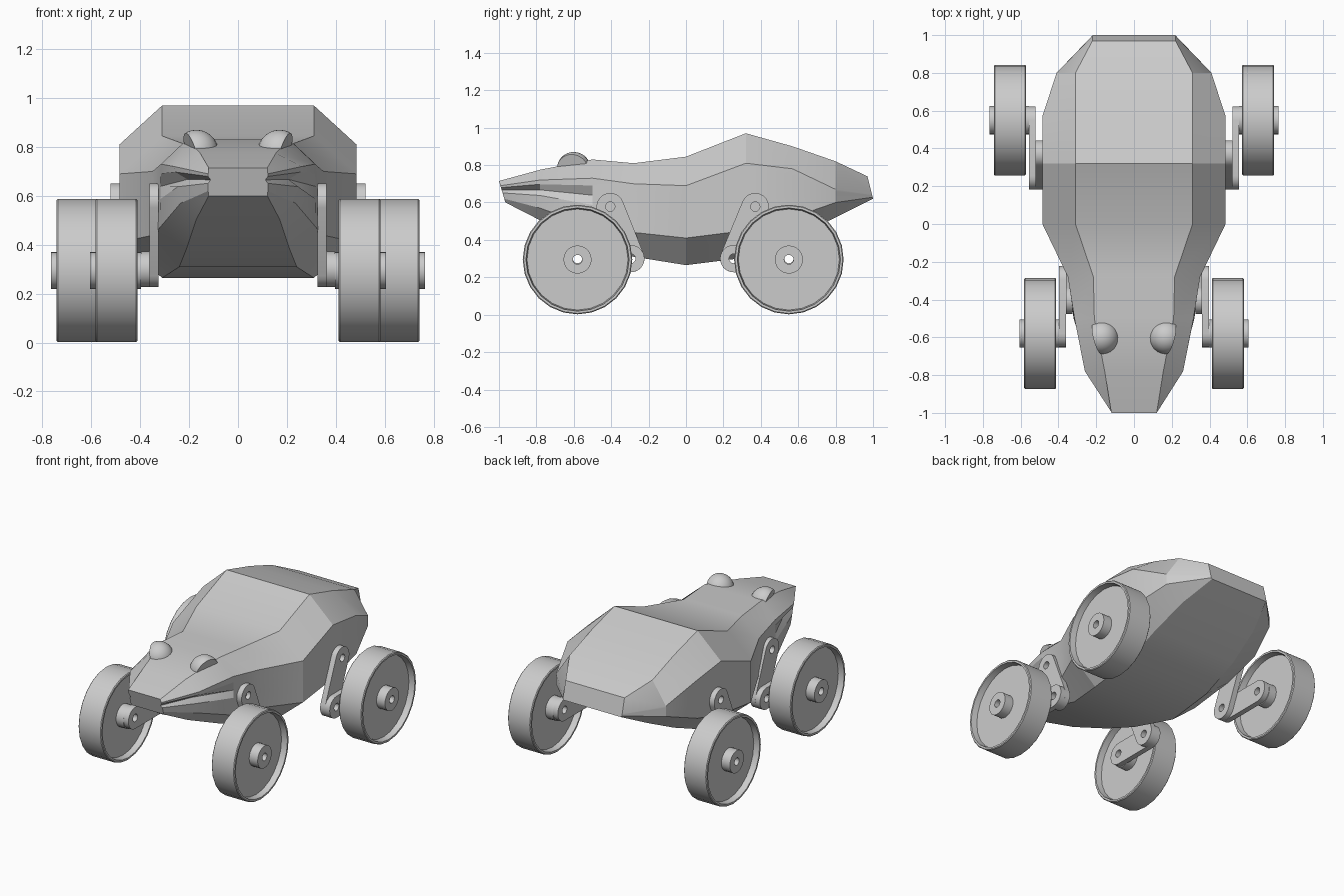
import bpy, bmesh, math
from mathutils import Vector

cube = bpy.data.objects.get("Cube")
if cube:
    bpy.data.objects.remove(cube)

grey = bpy.data.materials.new("plain_grey")
grey.use_nodes = True
colour = (0.6, 0.6, 0.6, 1)
grey.diffuse_color = colour
grey.node_tree.nodes["Principled BSDF"].inputs["Base Color"].default_value = colour


def finish(obj, mirror=True, angle=25):
    """Give an object its material, shading and mirrored twin."""
    obj.data.materials.append(grey)
    bpy.ops.object.select_all(action="DESELECT")
    obj.select_set(True)
    bpy.context.view_layer.objects.active = obj
    bpy.ops.object.shade_smooth_by_angle(angle=math.radians(angle))
    if mirror:
        mod = obj.modifiers.new("mirror", "MIRROR")
        mod.use_mirror_merge = False
    return obj


def from_bmesh(name, bm, **options):
    bmesh.ops.recalc_face_normals(bm, faces=bm.faces)
    mesh = bpy.data.meshes.new(name)
    bm.to_mesh(mesh)
    bm.free()
    obj = bpy.data.objects.new(name, mesh)
    bpy.context.collection.objects.link(obj)
    return finish(obj, **options)


def bridge(bm, loops, closed=False):
    """Join neighbouring vertex loops with quads."""
    count = len(loops[0])
    pairs = list(zip(loops, loops[1:]))
    if closed:
        pairs.append((loops[-1], loops[0]))
    for a, b in pairs:
        for i in range(count):
            j = (i + 1) % count
            bm.faces.new((a[i], a[j], b[j], b[i]))


# Body: y, slant, mouth depth, then (half width, height) of
# roof edge, shoulder, lower side and belly edge
SECTIONS = [
    (-1.0, -0.3, 0.01, (.12, .715), (.122, .69), (.122, .62), (.12, .6)),
    (-.78, 0, .045, (.155, .775), (.26, .72), (.235, .57), (.17, .505)),
    (-.5, 0, 0, (.21, .83), (.315, .73), (.32, .47), (.21, .385)),
    (-.28, 0, 0, (.215, .81), (.35, .70), (.345, .44), (.24, .31)),
    (0, 0, 0, (.31, .845), (.485, .69), (.485, .41), (.31, .265)),
    (.32, 0, 0, (.31, .97), (.485, .81), (.485, .45), (.31, .305)),
    (.57, 0, 0, (.31, .9), (.485, .78), (.485, .52), (.31, .41)),
    (.8, 0, 0, (.31, .82), (.41, .67), (.41, .6), (.28, .52)),
    (.97, -.25, 0, (.22, .74), (.22, .64), (.22, .628), (.215, .62)),
]


def make_body():
    bm = bmesh.new()
    loops = []
    for y, slant, depth, roof, shoulder, low, belly in SECTIONS:
        s, l = Vector(shoulder), Vector(low)
        lips = [s.lerp(l, t) for t in (0.15, 0.35, 0.55)]
        lips[1].x -= depth
        half = [roof, s, *lips, l, belly]
        ring = [(x, z) for x, z in half] + [(-x, z) for x, z in reversed(half)]
        loops.append([bm.verts.new((x, y + slant * (z - roof[1]), z)) for x, z in ring])
    bridge(bm, loops)
    bm.faces.new(loops[0])
    bm.faces.new(loops[-1])
    return from_bmesh("body", bm, mirror=False, angle=22)


# Eyes: domes sliced flat on the outer side
def make_eyes():
    bm = bmesh.new()
    bmesh.ops.create_uvsphere(bm, u_segments=24, v_segments=14, radius=0.09)
    bmesh.ops.translate(bm, verts=bm.verts, vec=(0.17, -0.6, 0.78))
    cut = bmesh.ops.bisect_plane(
        bm, geom=bm.verts[:] + bm.edges[:] + bm.faces[:],
        plane_co=(0.2, -0.6, 0.8), plane_no=(1, -0.26, -0.3), clear_outer=True)
    rim = [e for e in cut["geom_cut"] if isinstance(e, bmesh.types.BMEdge)]
    bmesh.ops.edgeloop_fill(bm, edges=rim)
    return from_bmesh("eyes", bm)


# Wheels: turned profile of (offset, radius) with a pierced hub and dished faces
WHEEL = [(-.1, .025), (-.1, .075), (-.045, .075), (-.045, .27), (-.085, .276), (-.085, .288),
         (-.08, .293), (.08, .293), (.085, .288), (.085, .276), (.045, .27), (.045, .075),
         (.108, .075), (.108, .025)]


def make_wheel(name, x, y, z=0.295, sides=24):
    bm = bmesh.new()
    loops = []
    for offset, radius in WHEEL:
        angles = [math.tau * i / sides for i in range(sides)]
        loops.append([bm.verts.new((x + offset, y + radius * math.cos(a), z + radius * math.sin(a)))
                      for a in angles])
    bridge(bm, loops, closed=True)
    return from_bmesh(name, bm)


# Suspension links: round-ended plates with a hole at each pivot
def add_loop(curve, points):
    spline = curve.splines.new("POLY")
    spline.points.add(len(points) - 1)
    for p, (u, v) in zip(spline.points, points):
        p.co = (u, v, 0, 1)
    spline.use_cyclic_u = True


def arc(centre, radius, start, sweep, steps):
    return [(centre[0] + radius * math.cos(start + sweep * i / steps),
             centre[1] + radius * math.sin(start + sweep * i / steps)) for i in range(steps + 1)]


def make_link(name, a, b, x_inner, x_outer, radius=0.073):
    heading = math.atan2(b[1] - a[1], b[0] - a[0])
    curve = bpy.data.curves.new(name, "CURVE")
    curve.dimensions = "2D"
    curve.fill_mode = "BOTH"
    curve.extrude = (x_outer - x_inner) / 2
    quarter = math.pi / 2
    add_loop(curve, arc(a, radius, heading + quarter, math.pi, 12)
             + arc(b, radius, heading - quarter, math.pi, 12))
    for pivot in (a, b):
        add_loop(curve, arc(pivot, 0.025, 0, math.tau, 16)[:-1])
    temp = bpy.data.objects.new(name + "_outline", curve)
    bpy.context.collection.objects.link(temp)
    bpy.context.view_layer.update()
    mesh = bpy.data.meshes.new_from_object(temp.evaluated_get(bpy.context.evaluated_depsgraph_get()))
    bpy.data.objects.remove(temp)
    # turn the flat outline to stand in the side plane
    middle = (x_inner + x_outer) / 2
    bm = bmesh.new()
    bm.from_mesh(mesh)
    bmesh.ops.remove_doubles(bm, verts=bm.verts, dist=0.0001)
    for v in bm.verts:
        u, w, depth = v.co
        v.co = (middle + depth, u, w)
    bpy.data.meshes.remove(mesh)
    return from_bmesh(name, bm)


make_body()
make_eyes()
for end, x_link, knee, shoulder_y, axle_y in (("front", .325, -.295, -.405, -.58),
                                              ("rear", .485, .255, .37, .55)):
    axle, elbow = (axle_y, .3), (knee, .3)
    make_wheel(end + "_wheels", x_link + 0.172, axle_y)
    make_link(end + "_upper_links", (shoulder_y, .578), elbow, x_link, x_link + 0.036)
    make_link(end + "_lower_links", elbow, axle, x_link + 0.036, x_link + 0.072)
